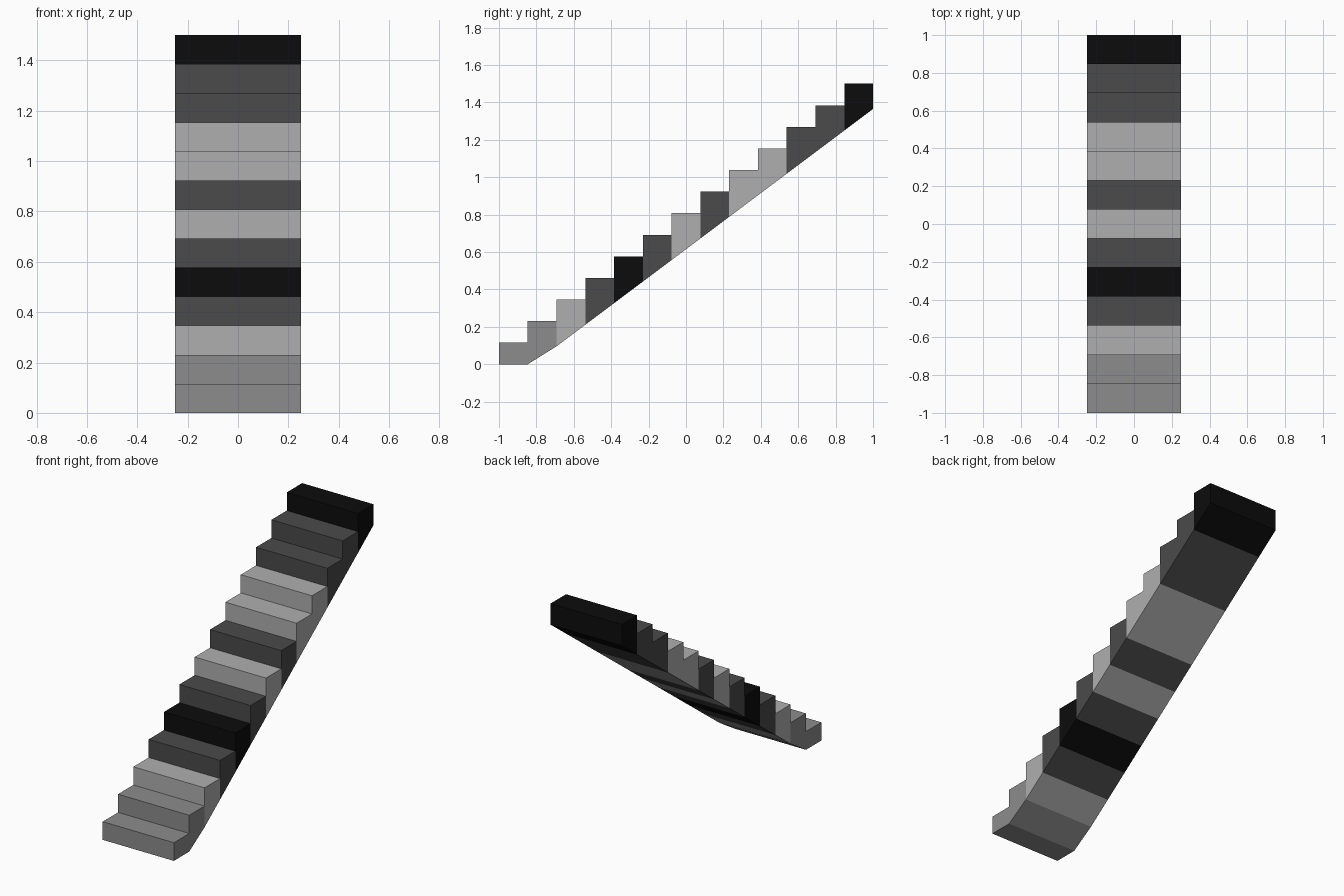
import bpy
import bmesh

cube = bpy.data.objects.get("Cube")
if cube:
    bpy.data.objects.remove(cube, do_unlink=True)

STEPS = 13
TREAD = 2.0 / STEPS
RISE = 1.5 / STEPS
HALF_WIDTH = 0.25
PATTERN = ["mid", "mid", "light", "dark", "black", "dark", "light",
           "dark", "light", "light", "dark", "dark", "black"]
GREYS = {"light": 0.43, "mid": 0.262, "dark": 0.069, "black": 0.0037}


def make_material(name, value):
    mat = bpy.data.materials.new(name + " grey")
    mat.use_nodes = True
    colour = (value, value, value, 1)
    mat.diffuse_color = colour
    mat.node_tree.nodes["Principled BSDF"].inputs["Base Color"].default_value = colour
    return mat


def underside(i):
    """Height of the underside at the front edge of step i."""
    return 0.0 if i < 2 else 0.096 + (i - 2) * RISE


bm = bmesh.new()


def add_face(points, index):
    face = bm.faces.new([bm.verts.new(p) for p in points])
    face.material_index = index


def strip(a, b, index):
    """Full-width face between two (y, z) profile points."""
    add_face([(-HALF_WIDTH, *a), (HALF_WIDTH, *a),
              (HALF_WIDTH, *b), (-HALF_WIDTH, *b)], index)


# One closed flight: riser, tread, soffit and both cheeks for each step
names = list(GREYS)
for i, shade in enumerate(PATTERN):
    m = names.index(shade)
    y0, y1 = -1 + i * TREAD, -1 + (i + 1) * TREAD
    low, high = i * RISE, (i + 1) * RISE
    strip((y0, low), (y0, high), m)
    strip((y0, high), (y1, high), m)
    strip((y1, underside(i + 1)), (y0, underside(i)), m)
    cheek = [(y0, underside(i)), (y1, underside(i + 1)), (y1, high), (y0, high)]
    if i > 0:
        cheek.append((y0, low))
    for x in (-HALF_WIDTH, HALF_WIDTH):
        add_face([(x, *p) for p in cheek], m)

# Back end of the top step
strip((1, STEPS * RISE), (1, underside(STEPS)), names.index(PATTERN[-1]))

bmesh.ops.remove_doubles(bm, verts=bm.verts, dist=0.0005)
bmesh.ops.recalc_face_normals(bm, faces=bm.faces)
mesh = bpy.data.meshes.new("stair_flight")
bm.to_mesh(mesh)
bm.free()
for name, value in GREYS.items():
    mesh.materials.append(make_material(name, value))
bpy.context.collection.objects.link(bpy.data.objects.new("stair_flight", mesh))
